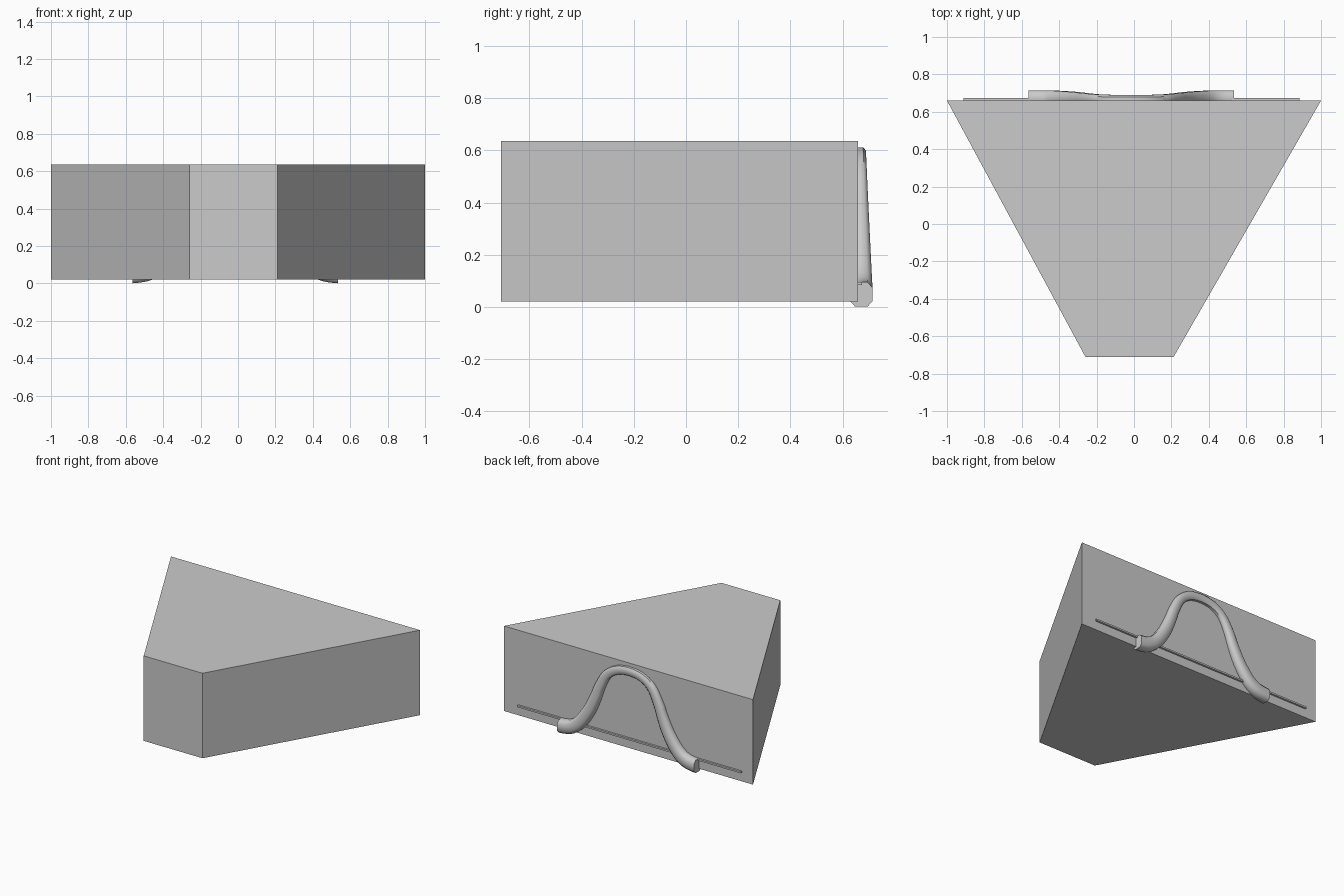
import bpy, bmesh
from mathutils import Vector
from mathutils.geometry import interpolate_bezier

if "Cube" in bpy.data.objects:
    bpy.data.objects.remove(bpy.data.objects["Cube"])


def finish(name, bm):
    bmesh.ops.recalc_face_normals(bm, faces=bm.faces)
    me = bpy.data.meshes.new(name)
    bm.to_mesh(me)
    bm.free()
    ob = bpy.data.objects.new(name, me)
    bpy.context.collection.objects.link(ob)
    return ob


def prism(name, outline, z0, z1):
    bm = bmesh.new()
    face = bm.faces.new([bm.verts.new((x, y, z0)) for x, y in outline])
    ext = bmesh.ops.extrude_face_region(bm, geom=[face])
    for v in ext["geom"]:
        if isinstance(v, bmesh.types.BMVert):
            v.co.z = z1
    return finish(name, bm)


# Wedge-shaped block
prism("wedge_block", [(-1, 0.66), (-0.26, -0.71), (0.212, -0.71), (1, 0.66)], 0.02, 0.637)

# Thin straight strip low on the back face
prism("back_strip", [(-0.912, 0.65), (0.885, 0.65), (0.885, 0.674), (-0.912, 0.674)], 0.084, 0.096)

# Half of the arch centreline (x from the middle, z), smoothed and mirrored
MID = -0.015
half = [(0, .583), (.10, .566), (.18, .51), (.235, .41), (.27, .32),
        (.32, .215), (.39, .115), (.46, .064), (.55, .048)]
pts = [Vector((x, 0, z)) for x, z in half]
ext = [Vector((-.10, 0, .566))] + pts + [Vector((.64, 0, .048))]
path = []
for i in range(1, len(ext) - 2):
    a, b = ext[i], ext[i + 1]
    path += interpolate_bezier(a, a + (b - ext[i - 1]) / 6,
                               b - (ext[i + 2] - a) / 6, b, 6)[:-1]
path.append(pts[-1])
path = [Vector((-p.x, 0, p.z)) for p in reversed(path[1:])] + path

# Arched tube: chamfered square section, slimmer at the crown
section = [(1, .55), (.55, 1), (-.55, 1), (-1, .55),
           (-1, -.55), (-.55, -1), (.55, -1), (1, -.55)]
bm = bmesh.new()
rings = []
for i, p in enumerate(path):
    if i in (0, len(path) - 1):
        t = Vector((1, 0, 0))
    else:
        t = (path[i + 1] - path[i - 1]).normalized()
    n = Vector((-t.z, 0, t.x))
    k = min(1, max(0, (p.z - 0.05) / 0.53))
    r = 0.047 - 0.018 * k
    depth = 0.043 - 0.019 * k
    centre = Vector((p.x + MID, 0.672 - 0.006 * k, p.z))
    rings.append([bm.verts.new(centre + n * (v * r) + Vector((0, u * depth, 0)))
                  for u, v in section])
for a, b in zip(rings, rings[1:]):
    for j in range(8):
        bm.faces.new((a[j], a[(j + 1) % 8], b[(j + 1) % 8], b[j]))
bm.faces.new(rings[0])
bm.faces.new(rings[-1])
arch = finish("arched_tube", bm)

# Smooth the tube along its bends, keep the cut ends sharp
bpy.ops.object.select_all(action='DESELECT')
arch.select_set(True)
bpy.context.view_layer.objects.active = arch
bpy.ops.object.shade_smooth_by_angle(angle=0.87)
